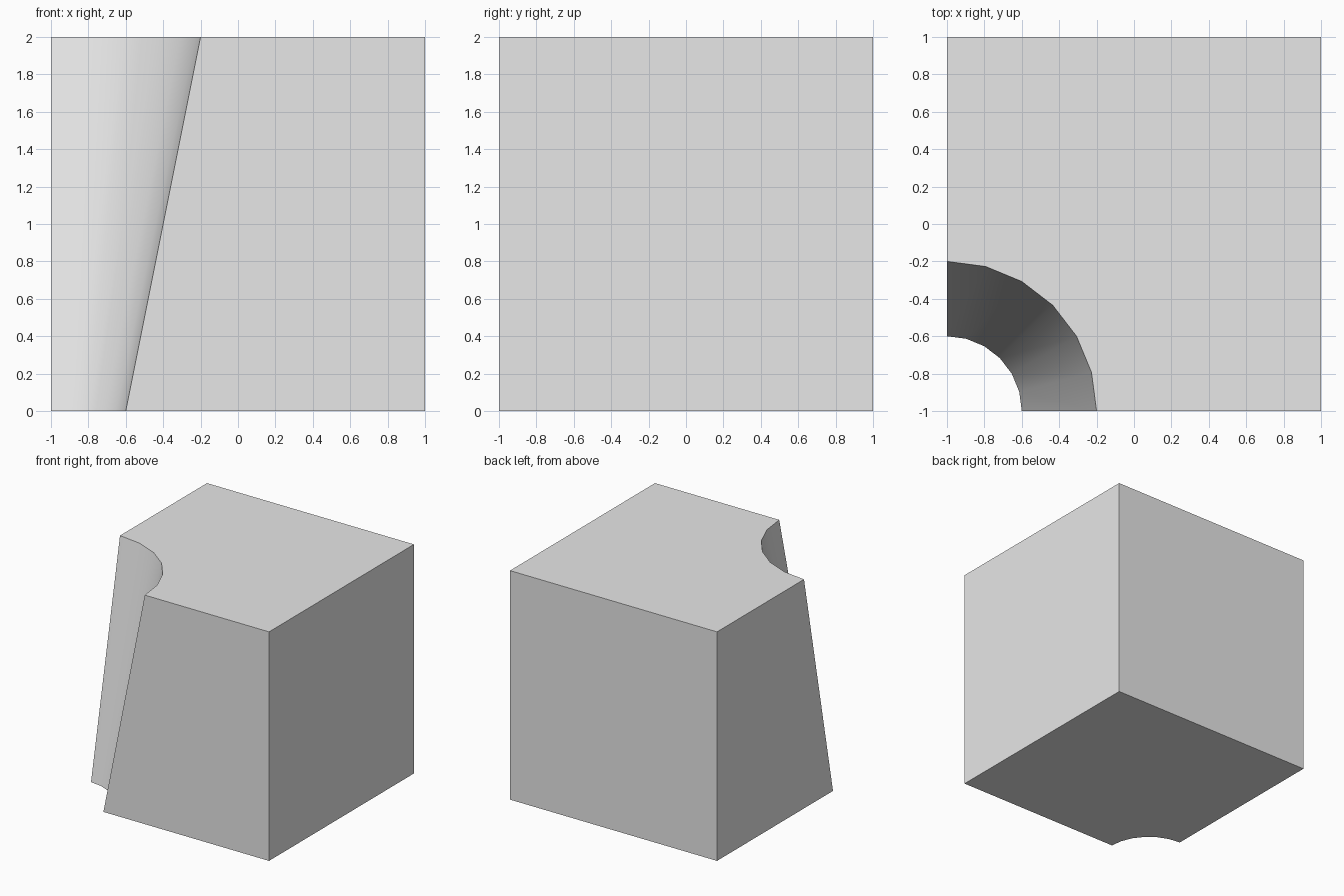
import bpy
import bmesh
import math

if "Cube" in bpy.data.objects:
    bpy.data.objects.remove(bpy.data.objects["Cube"], do_unlink=True)

ARC_STEPS = 6

# Plain grey material
grey = bpy.data.materials.new("light grey")
grey.use_nodes = True
colour = (0.8, 0.8, 0.8, 1)
grey.diffuse_color = colour
grey.node_tree.nodes["Principled BSDF"].inputs["Base Color"].default_value = colour


def outline(bm, radius, z):
    """Square with a quarter-round bite out of its front right corner."""
    points = []
    for i in range(ARC_STEPS + 1):
        a = math.pi / 2 * (1 - i / ARC_STEPS)
        points.append((radius * math.cos(a) - 1, radius * math.sin(a) - 1))
    points += [(1, -1), (1, 1), (-1, 1)]
    return [bm.verts.new((x, y, z)) for x, y in points]


# Block with a tapered conical corner notch, wider at the top
bm = bmesh.new()
bottom = outline(bm, 0.4, 0)
top = outline(bm, 0.8, 2)
bm.faces.new(reversed(bottom))
bm.faces.new(top)
count = len(bottom)
for i in range(count):
    j = (i + 1) % count
    bm.faces.new((bottom[i], bottom[j], top[j], top[i]))

mesh = bpy.data.meshes.new("notched_block")
bm.to_mesh(mesh)
bm.free()
mesh.materials.append(grey)
block = bpy.data.objects.new("notched_block", mesh)
bpy.context.collection.objects.link(block)

# Smooth the notch, keep the block edges sharp
bpy.ops.object.select_all(action='DESELECT')
block.select_set(True)
bpy.context.view_layer.objects.active = block
bpy.ops.object.shade_smooth_by_angle(angle=math.radians(30))
